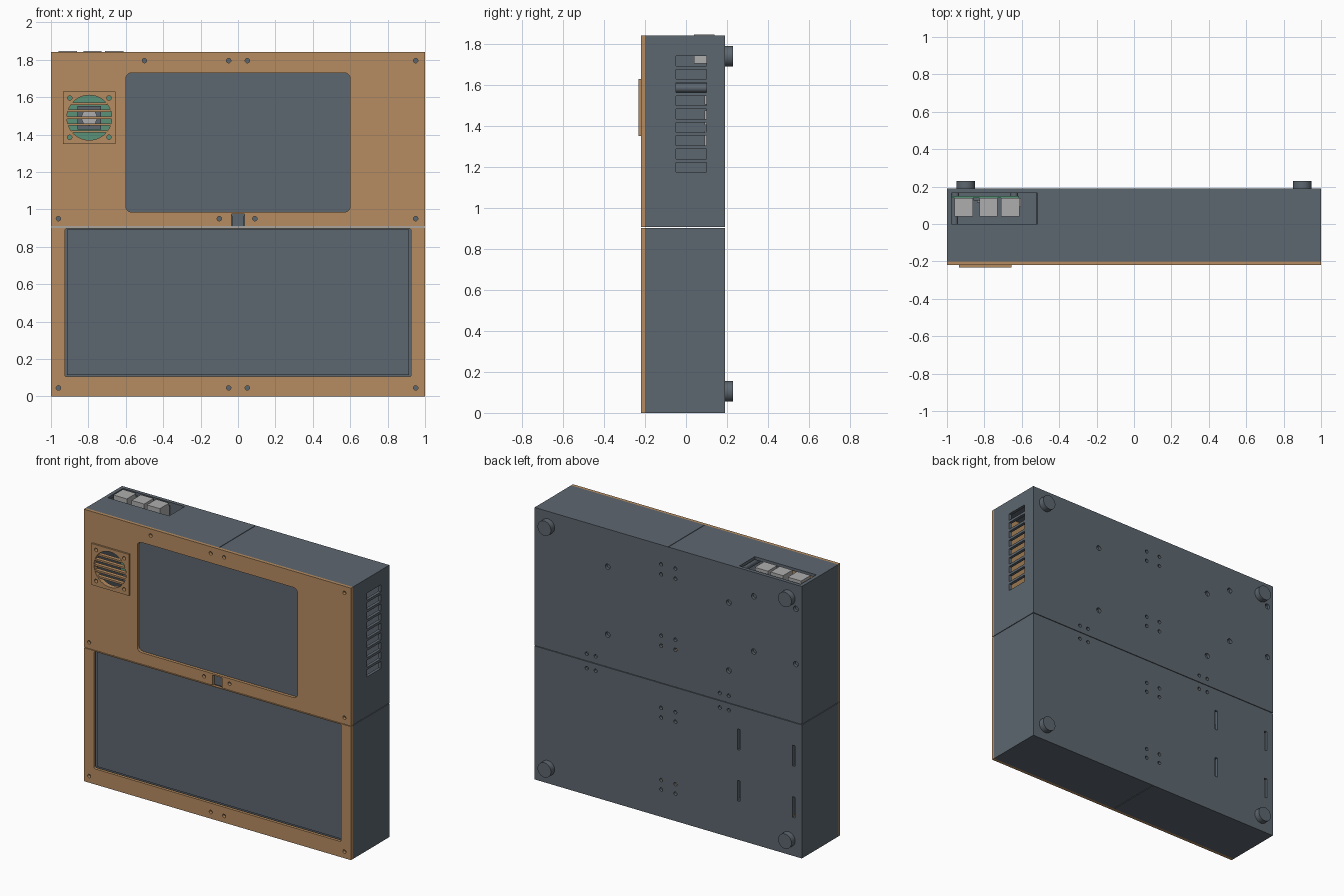
import bpy, bmesh, math
from mathutils import Matrix, Vector

old = bpy.data.objects.get("Cube")
if old:
    bpy.data.objects.remove(old, do_unlink=True)


def material(name, rgb):
    m = bpy.data.materials.new(name)
    m.use_nodes = True
    m.diffuse_color = (*rgb, 1)
    m.node_tree.nodes["Principled BSDF"].inputs["Base Color"].default_value = (*rgb, 1)
    return m


GREY = material("slate_grey", (0.11, 0.135, 0.16))
WOOD = material("wood_brown", (0.47, 0.265, 0.12))
METAL = material("light_metal", (0.42, 0.42, 0.42))
GREEN = material("circuit_green", (0.10, 0.29, 0.19))


# Mesh helpers: boxes, y-axis cylinders and chamfered windows
def box(bm, x0, x1, y0, y1, z0, z1):
    size = Matrix.Diagonal((x1 - x0, y1 - y0, z1 - z0, 1))
    mid = Matrix.Translation(((x0 + x1) / 2, (y0 + y1) / 2, (z0 + z1) / 2))
    return bmesh.ops.create_cube(bm, size=1, matrix=mid @ size)["verts"]


def rod(bm, x, z, r, y0, y1, sides=20):
    mat = Matrix.Translation((x, (y0 + y1) / 2, z)) @ Matrix.Rotation(math.pi / 2, 4, "X")
    bmesh.ops.create_cone(bm, cap_ends=True, segments=sides, radius1=r, radius2=r,
                          depth=y1 - y0, matrix=mat)


def window(bm, x0, x1, y0, y1, z0, z1, corner):
    verts = box(bm, x0, x1, y0, y1, z0, z1)
    edges = {e for v in verts for e in v.link_edges
             if abs(e.verts[0].co.y - e.verts[1].co.y) > 1e-4}
    bmesh.ops.bevel(bm, geom=list(edges), offset=corner, segments=3, profile=0.5,
                    affect="EDGES")


def make(name, bm, mat, smooth=False):
    mesh = bpy.data.meshes.new(name)
    bm.to_mesh(mesh)
    bm.free()
    obj = bpy.data.objects.new(name, mesh)
    bpy.context.collection.objects.link(obj)
    mesh.materials.append(mat)
    if smooth:
        bpy.context.view_layer.objects.active = obj
        obj.select_set(True)
        bpy.ops.object.shade_smooth_by_angle(angle=math.radians(35))
        obj.select_set(False)
    return obj


def block(name, mat, *dims):
    bm = bmesh.new()
    box(bm, *dims)
    return make(name, bm, mat)


def cut(obj, bm):
    cutter = make("cutter", bm, obj.data.materials[0])
    cutter.hide_render = True
    mod = obj.modifiers.new("cut", "BOOLEAN")
    mod.operation, mod.solver, mod.object = "DIFFERENCE", "EXACT", cutter
    bpy.context.view_layer.objects.active = obj
    bpy.ops.object.modifier_apply(modifier=mod.name)
    bpy.data.objects.remove(cutter, do_unlink=True)


SEAM, TOP, BACK, WALL = 0.905, 1.84, 0.19, 0.02
screws = [(-0.5, 1.795), (-0.05, 1.795), (0.05, 1.795), (0.95, 1.795),
          (-0.96, 0.95), (-0.1, 0.95), (0.09, 0.95), (0.95, 0.95)]
low_screws = [(x, 0.045) for x in (-0.96, -0.05, 0.05, 0.95)]
screen_mounts = [(x, z) for x in (-0.453, 0.453) for z in (1.585, 1.125)]
board_mounts = [(x, z) for x in (-0.955, -0.64) for z in (1.677, 1.303)]

# Hollow case halves, open toward the front and toward each other
upper = block("upper_case", GREY, -1, 1, -0.2, BACK, SEAM + 0.002, TOP)
lower = block("lower_case", GREY, -1, 1, -0.2, BACK, 0, SEAM - 0.002)
for part, z0, z1 in ((upper, 0.8, TOP - WALL), (lower, WALL, 1)):
    bm = bmesh.new()
    box(bm, -1 + WALL, 1 - WALL, -0.3, BACK - WALL, z0, z1)
    cut(part, bm)

# Upper case openings: side vents, port bay, back screw holes, top seam
bm = bmesh.new()
for i in range(9):
    z = 1.717 - 0.0648 * i
    box(bm, 0.95, 1.05, -0.05, 0.1, z - 0.024, z + 0.024)
box(bm, -0.975, -0.515, 0, 0.165, 1.78, 1.9)
box(bm, -0.002, 0.002, -0.3, BACK - 0.002, TOP - 0.004, 1.9)
for x, z in screen_mounts + board_mounts:
    rod(bm, x, z, 0.018, 0.14, 0.25)
for x in (-0.053, 0.053):
    for z in (1.708, 1.64, 1.226, 1.158):
        rod(bm, x, z, 0.012, 0.14, 0.25)
for x in (0.61, 0.543, -0.386, -0.453):
    rod(bm, x, 0.955, 0.012, 0.14, 0.25)
cut(upper, bm)

# Lower case openings: back screw holes, hanging slots, bottom seam
bm = bmesh.new()
for x in (-0.053, 0.053):
    for z in (0.737, 0.672, 0.249, 0.185):
        rod(bm, x, z, 0.012, 0.14, 0.25)
for x in (0.61, 0.543, -0.386, -0.453):
    rod(bm, x, 0.857, 0.012, 0.14, 0.25)
for x in (-0.528, -0.94):
    for z in (0.678, 0.33):
        box(bm, x - 0.01, x + 0.01, 0.14, 0.25, z - 0.07, z + 0.07)
box(bm, -0.002, 0.002, -0.3, BACK - 0.002, -0.05, 0.004)
cut(lower, bm)

# Upper wooden front with screen window, latch notch, fan hole, screw holes
FX, FZ, FR = -0.795, 1.49, 0.12
corners = [(FX + i * 0.105, FZ + j * 0.105) for i in (-1, 1) for j in (-1, 1)]
front_top = block("upper_front_panel", WOOD, -1, 1, -0.22, -0.2, SEAM + 0.002, TOP)
bm = bmesh.new()
window(bm, -0.6, 0.6, -0.3, -0.1, 0.985, 1.73, 0.03)
box(bm, -0.035, 0.035, -0.3, -0.1, 0.8, 0.975)
rod(bm, FX, FZ, FR, -0.3, -0.1, 40)
for x, z in screws + corners:
    rod(bm, x, z, 0.012, -0.3, -0.1)
cut(front_top, bm)

# Lower wooden front with keyboard window
front_low = block("lower_front_panel", WOOD, -1, 1, -0.22, -0.2, 0, SEAM - 0.002)
bm = bmesh.new()
window(bm, -0.925, 0.925, -0.3, -0.1, 0.105, 0.898, 0.01)
for x, z in low_screws:
    rod(bm, x, z, 0.012, -0.3, -0.1)
cut(front_low, bm)

# Fan guard frame and slats
guard = block("fan_guard", WOOD, FX - 0.14, FX + 0.14, -0.232, -0.22, FZ - 0.14, FZ + 0.14)
bm = bmesh.new()
rod(bm, FX, FZ, FR, -0.3, -0.1, 40)
for x, z in corners:
    rod(bm, x, z, 0.012, -0.3, -0.1)
cut(guard, bm)
bm = bmesh.new()
for i in range(-2, 3):
    dz = i * 0.037
    half = math.sqrt(FR ** 2 - dz ** 2)
    box(bm, FX - half, FX + half, -0.23, -0.205, FZ + dz - 0.006, FZ + dz + 0.006)
make("fan_slats", bm, WOOD)

# Screen, keyboard and latch behind the panels
block("screen", GREY, -0.63, 0.63, -0.2, -0.16, 0.965, 1.755)
block("keyboard_tray", GREY, -0.94, 0.94, -0.185, -0.15, 0.09, 0.9)
block("keyboard", GREY, -0.915, 0.915, -0.2, -0.185, 0.113, 0.892)
block("latch_tab", GREY, -0.033, 0.033, -0.205, -0.17, SEAM + 0.003, 0.973)

# Mounting posts
bm = bmesh.new()
for x, z in screws + low_screws:
    rod(bm, x, z, 0.02, -0.2, 0.17)
for x, z in screen_mounts:
    rod(bm, x, z, 0.022, -0.16, 0.17)
for x, z in board_mounts:
    rod(bm, x, z, 0.02, 0.15, 0.17)
make("mounting_posts", bm, GREY, True)

# Circuit board with ports, chip and side connectors
block("circuit_board", GREEN, -0.977, -0.615, 0.14, 0.15, 1.28, 1.825)
bm = bmesh.new()
for x0, x1 in ((-0.96, -0.86), (-0.825, -0.73), (-0.71, -0.613)):
    box(bm, x0, x1, 0.04, 0.14, 1.705, 1.847)
make("ports", bm, METAL)
block("chip_base", GREY, FX - 0.062, FX + 0.062, 0.125, 0.14, FZ - 0.062, FZ + 0.062)
bm = bmesh.new()
rod(bm, FX, FZ, 0.045, 0.115, 0.125, 8)
for z in (1.34, 1.44, 1.54):
    box(bm, -0.66, -0.605, 0.09, 0.14, z - 0.035, z + 0.035)
make("metal_connectors", bm, METAL)

# Round feet on the back
bm = bmesh.new()
for x in (-0.9, 0.9):
    for z in (0.105, 1.74):
        rod(bm, x, z, 0.05, BACK, 0.23, 32)
make("feet", bm, GREY, True)
